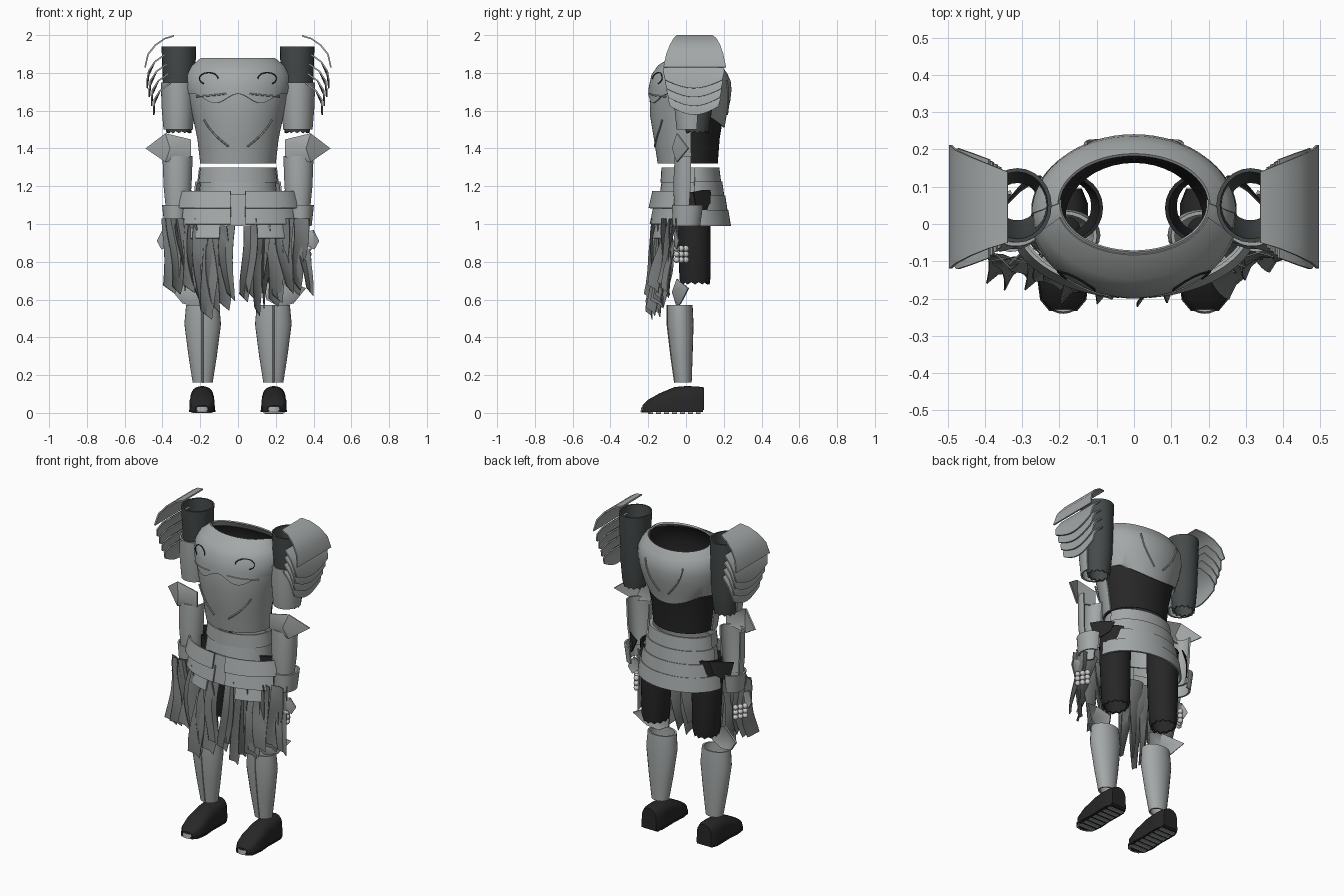
import bpy, bmesh, random
from math import sin, cos, pi, radians, sqrt
from mathutils import Vector

random.seed(4)
if "Cube" in bpy.data.objects:
    bpy.data.objects.remove(bpy.data.objects["Cube"])


def material(name, *rgb):
    m = bpy.data.materials.new(name)
    m.use_nodes = True
    m.diffuse_color = (*rgb, 1)
    m.node_tree.nodes["Principled BSDF"].inputs["Base Color"].default_value = (*rgb, 1)
    return m


STEEL = material("grey steel", .37, .39, .39)
CLOTH = material("worn cloth", .18, .19, .19)
SLEEVE = material("dark sleeve", .06, .068, .068)
BLACK = material("black leather", .02, .02, .02)
BEAD = material("pale bead", .6, .6, .6)
made = []


def finish(name, bm, mat, thick=0):
    bmesh.ops.recalc_face_normals(bm, faces=bm.faces)
    if thick:
        bmesh.ops.solidify(bm, geom=bm.faces[:], thickness=thick)
        bmesh.ops.recalc_face_normals(bm, faces=bm.faces)
    me = bpy.data.meshes.new(name)
    bm.to_mesh(me)
    bm.free()
    me.materials.append(mat)
    ob = bpy.data.objects.new(name, me)
    bpy.context.collection.objects.link(ob)
    made.append(ob)
    return ob


def grid(name, rows, mat, thick=0, closed=False, caps=False):
    """Skin a list of equally long point rows."""
    bm = bmesh.new()
    vs = [[bm.verts.new(p) for p in row] for row in rows]
    n = len(vs[0])
    for a, b in zip(vs, vs[1:]):
        for i in range(n if closed else n - 1):
            j = (i + 1) % n
            bm.faces.new((a[i], a[j], b[j], b[i]))
    if caps:
        bm.faces.new(vs[0])
        bm.faces.new(vs[-1])
    return finish(name, bm, mat, thick)


def shell(name, rings, mat, a0=0, a1=360, s=1, cx=0, thick=.01, n=32, warp=None, ragged=0):
    """Elliptical plate: rings are (z, x radius, front y, back y); 270 degrees is the front."""
    closed = a1 - a0 >= 360
    rows = []
    for k, (z, rx, yf, yb) in enumerate(rings):
        row = []
        for i in range(n if closed else n + 1):
            a = radians(a0 + (a1 - a0) * i / n)
            p = Vector((s * (cx + rx * cos(a)), (yf + yb) / 2 + (yb - yf) / 2 * sin(a), z))
            if k == 0 and i % 2:
                p.z += ragged
            row.append(warp(p) if warp else p)
        rows.append(row)
    return grid(name, rows, mat, thick, closed)


def fan(name, apex, rim, mat, s=1, thick=.008):
    """Faceted plate with a raised point."""
    bm = bmesh.new()
    top = bm.verts.new((apex[0] * s, *apex[1:]))
    vs = [bm.verts.new((x * s, y, z)) for x, y, z in rim]
    for i, v in enumerate(vs):
        bm.faces.new((top, v, vs[(i + 1) % len(vs)]))
    return finish(name, bm, mat, thick)


def wire(name, pts, r, mat):
    rows = []
    for i, p in enumerate(pts):
        d = (pts[min(i + 1, len(pts) - 1)] - pts[max(i - 1, 0)]).normalized()
        u = d.cross(Vector((0, 1, 0))).normalized()
        v = d.cross(u)
        rows.append([p + r * (u * cos(k * pi / 3) + v * sin(k * pi / 3)) for k in range(6)])
    return grid(name, rows, mat, closed=True, caps=True)


# Torso: black lining, breastplate, back plate
TORSO = [(1.32, .20, -.15, .18), (1.45, .215, -.17, .19), (1.57, .24, -.19, .21), (1.65, .26, -.192, .23),
         (1.72, .272, -.19, .237), (1.79, .27, -.175, .232), (1.84, .245, -.14, .215), (1.88, .2, -.075, .185)]


def grow(rings, d):
    return [(z, rx + d, yf - d, yb + d) for z, rx, yf, yb in rings]


def on_torso(x, z, side, off=.012):
    for a, b in zip(TORSO, TORSO[1:]):
        if z <= b[0]:
            break
    t = (z - a[0]) / (b[0] - a[0])
    rx, yf, yb = (a[i] + t * (b[i] - a[i]) for i in (1, 2, 3))
    ry = (yb - yf) / 2 + off
    return Vector((x, (yf + yb) / 2 + side * ry * sqrt(max(0, 1 - (x / (rx + off)) ** 2)), z))


def neckline(p):
    if p.z > 1.7 and p.y > 0:
        p.z -= .22 * p.y * min(1, (p.z - 1.7) / .15)
    return p


def back_shape(p):
    if p.z < 1.54:
        p.z += 1.6 * p.x ** 2
    return neckline(p)


def brow(p):
    if p.z < 1.69:
        p.z += .025 * cos(p.x * 26)
    return neckline(p)


shell("body_lining", grow(TORSO[:-1], -.012), BLACK, thick=.004, n=40, warp=neckline)
shell("breastplate", TORSO, STEEL, 175, 365, thick=.008, warp=neckline)
shell("back_plate", grow([(1.51, .228, -.18, .2)] + TORSO[2:], .004), STEEL, 0, 180, thick=.008, warp=back_shape)
shell("upper_breastplate", grow([(1.665, .263, -.192, .232)] + TORSO[4:], .008), STEEL, 196, 344, warp=brow)

# Waist band and flared back lames
for k, (z0, z1) in enumerate(((1.22, 1.3), (1.12, 1.22))):
    shell(f"waist_band_{k + 1}", [(z0, .21, -.135 - k * .01, .18), (z1, .2, -.13, .175)], STEEL)
for k in range(4):
    z, r = 1.215 - k * .075, .02 * k
    shell(f"back_lame_{k + 1}", [(z, .217 + r, -.12 - r, .187 + r * .85), (z + .085, .207 + r, -.11 - r, .176 + r * .8)],
          STEEL, 5, 175)
shell("centre_apron", [(.99, .3, -.175, .2), (1.16, .28, -.155, .2)], STEEL, 246, 294)

for s, side in ((1, "left"), (-1, "right")):
    # Chest ornament: scrolls and raised seams
    scroll = [(.155 + .05 * cos(t), 1.77 + .032 * sin(t)) for t in (-1 + k * .42 for k in range(11))]
    wire(f"{side}_chest_scroll", [on_torso(s * x, z, -1, .014) for x, z in scroll], .003, BLACK)
    for nm, x0, z0, x1, z1, bend, f in (("front_seam", .05, 1.41, .18, 1.55, .015, -1),
                                        ("breast_wing", .06, 1.69, .22, 1.675, -.015, -1),
                                        ("back_seam", .03, 1.58, .13, 1.76, .02, 1)):
        path = [(x0 + (x1 - x0) * t / 8 + bend * sin(pi * t / 8), z0 + (z1 - z0) * t / 8) for t in range(9)]
        wire(f"{side}_{nm}", [on_torso(s * x, z, f, .007) for x, z in path], .005, STEEL)

    # Shoulder lames
    for i in range(5):
        if i == 0:
            arc = [(.34, 2, -.05, .14), (.39, 1.985, -.065, .16), (.44, 1.95, -.085, .18),
                   (.48, 1.9, -.105, .198), (.496, 1.83, -.12, .212)]
        else:
            y0, y1 = -.13 + .009 * i, .21 - .007 * i
            arc = [(.40 - .01 * i, 1.95 - .05 * i, y0 + .03, y1 - .03),
                   (.455 - .01 * i, 1.91 - .05 * i, y0 + .01, y1 - .01),
                   (.487 - .01 * i, 1.86 - .05 * i, y0, y1), (.497 - .012 * i, 1.81 - .047 * i, y0 + .01, y1 - .01)]
        rows = [[(s * x, y0 + (y1 - y0) * k / 10, z - (.022 * (j - 1) * sin(pi * k / 10) if j > 1 and i else 0))
                 for k in range(11)] for j, (x, z, y0, y1) in enumerate(arc)]
        grid(f"{side}_shoulder_lame_{i + 1}", rows, STEEL, .008)

    # Arm: sleeve, upper guard, elbow, forearm, cuff
    shell(f"{side}_sleeve", [(1.48, .065, 0, .12), (1.52, .072, -.005, .125), (1.62, .08, -.03, .14), (1.94, .092, -.05, .15)],
          SLEEVE, s=s, cx=.313, n=24, ragged=.012)
    shell(f"{side}_upper_arm_guard", [(1.5, .078, -.05, .12), (1.62, .088, -.062, .14), (1.75, .092, -.06, .15)],
          STEEL, 175, 375, s=s, cx=.317, n=20)
    fan(f"{side}_elbow_plate", (.36, -.075, 1.4),
        [(.25, -.045, 1.355), (.25, -.045, 1.448), (.385, -.05, 1.48), (.49, .01, 1.4), (.385, -.05, 1.328)], STEEL, s)
    shell(f"{side}_forearm_guard", [(1.06, .06, -.06, .05), (1.2, .074, -.068, .07), (1.36, .08, -.06, .07)],
          STEEL, 170, 380, s=s, cx=.32, n=20)
    shell(f"{side}_cuff", [(.99, .06, -.07, .075), (1.1, .072, -.075, .09)], STEEL, 200, 450, s=s, cx=.33, n=20)
    grid(f"{side}_cuff_flap", [[(s * .36, .04, 1.17), (s * .31, .09, 1.18), (s * .25, .13, 1.18)],
                               [(s * .34, .06, 1.06), (s * .31, .1, 1.08), (s * .28, .13, 1.11)]], BLACK, .006)
    fan(f"{side}_hand_plate", (.395, -.065, .92), [(.36, -.05, .955), (.4, -.06, .97), (.43, -.04, .91),
                                                 (.405, -.05, .865), (.37, -.06, .88)], STEEL, s, .006)

    # Hip plates
    for k, (z0, z1, r, a0, a1) in enumerate(((1.085, 1.175, 0, 277, 340), (1.0, 1.095, -.006, 277, 336),
                                             (.925, 1.01, -.012, 288, 324))):
        shell(f"{side}_hip_plate_{k + 1}", [(z0, .335 + r, -.2 - r, .2), (z1, .32 + r, -.18 - r, .2)],
              STEEL, a0, a1, s=s, n=12)

    # Ragged cloth strips
    for k in range(10):
        t = k / 9
        x, yaw = .055 + .3 * t, random.uniform(-.6, .6)
        y = -.145 + .08 * t + random.uniform(-.025, .02)
        low = .49 + .75 * abs(x - .16) + random.uniform(0, .1)
        w, ph = random.uniform(.034, .048), random.uniform(0, 6)
        rows = []
        for j in range(9):
            f = j / 8
            c = Vector((s * (x + .015 * sin(4 * f + ph) + .02 * f * (t - .5)), y - .05 * f - .012 * sin(5 * f + ph),
                        1.03 + (low - 1.03) * f))
            h = Vector((w * cos(yaw + f), w * sin(yaw + f), -.03 * f)) * (1 - .25 * f ** 3)
            rows.append([c - h, c + Vector((0, .012, 0)), c + h])
        grid(f"{side}_cloth_strip_{k + 1}", rows, CLOTH, .004)

    # Leg: thigh, knee, shin
    shell(f"{side}_thigh", [(.68, .07, -.03, .125), (.72, .08, -.035, .13), (1.0, .09, -.045, .13), (1.17, .092, -.05, .135)],
          BLACK, s=s, cx=.175, n=24, ragged=.012)
    fan(f"{side}_knee_plate", (.25, -.075, .64), [(.14, -.045, .68), (.24, -.05, .71), (.36, .01, .66),
                                                (.295, -.03, .58), (.22, -.05, .56), (.15, -.05, .6)], STEEL, s)
    shell(f"{side}_shin_guard", [(.16, .053, -.06, .03), (.3, .075, -.08, .035), (.47, .097, -.1, .04), (.57, .088, -.1, .035)],
          STEEL, s=s, cx=.187, n=24)
    wire(f"{side}_shin_ridge", [Vector((s * .187, y, z)) for y, z in
                                ((-.058, .16), (-.078, .3), (-.098, .47), (-.098, .57))], .006, STEEL)

    # Foot: shoe, sole, treads, toe lip
    last = [(.095, .05, .135), (.06, .064, .14), (0, .064, .142), (-.06, .062, .137),
            (-.14, .068, .104), (-.2, .06, .07), (-.23, .035, .04)]
    shoe = [[(s * (.19 + w * cos(a)), y, .014 + (h - .014) * max(0, sin(a)) ** .4)
             for a in (pi * k / 12 for k in range(13))] for y, w, h in last]
    grid(f"{side}_shoe", shoe, BLACK, closed=True, caps=True)
    sole = [[(s * (.19 + (w + .002) * d), y - .004, z) for d, z in ((-1, .004), (1, .004), (1, .016), (-1, .016))]
            for y, w, h in last]
    grid(f"{side}_sole", sole, BLACK, closed=True, caps=True)
    for k in range(7):
        y = -.2 + k * .042
        tread = [[(s * (.19 + d), y + e, 0) for d in (-.05, .05)] for e in (0, .026)]
        grid(f"{side}_tread_{k + 1}", tread, STEEL, .005)
    shell(f"{side}_toe_lip", [(.004, .064, -.241, -.1), (.03, .06, -.236, -.1)], STEEL, 195, 345, s=s, cx=.19, n=12)

    # Bead cluster hanging at the hip
    for i in range(9):
        row, col = divmod(i, 3)
        bm = bmesh.new()
        bmesh.ops.create_uvsphere(bm, u_segments=12, v_segments=8, radius=.016)
        bmesh.ops.translate(bm, vec=(s * (.342 + .016 * col), .025 * (1 - col) - .025, .81 + .03 * row), verts=bm.verts)
        finish(f"{side}_bead_{i + 1}", bm, BEAD)

bpy.ops.object.select_all(action="DESELECT")
for ob in made:
    ob.select_set(True)
bpy.context.view_layer.objects.active = made[0]
bpy.ops.object.shade_smooth_by_angle(angle=radians(35))
